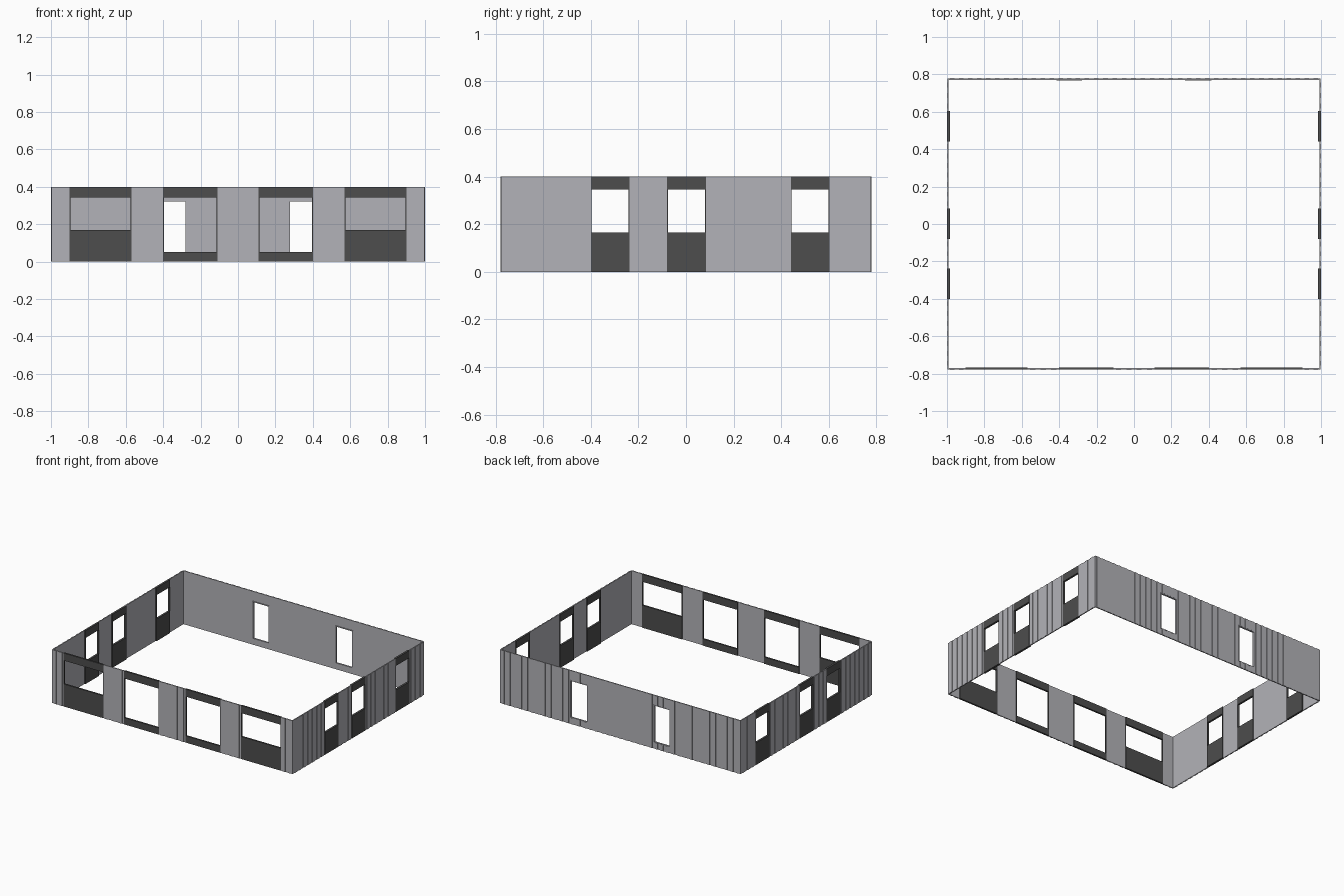
import bpy, bmesh

if "Cube" in bpy.data.objects:
    bpy.data.objects.remove(bpy.data.objects["Cube"])

HX, HY, H = 1.0, 0.78, 0.40      # half length, half depth, wall height
T, RIB, PITCH = 0.009, 0.003, 0.05


def material(name, rgb):
    m = bpy.data.materials.new(name)
    m.diffuse_color = (*rgb, 1)
    m.use_nodes = True
    m.node_tree.nodes["Principled BSDF"].inputs["Base Color"].default_value = m.diffuse_color
    return m


GREY = material("light grey siding", (0.45, 0.45, 0.48))
DARK = material("charcoal panel", (0.075, 0.075, 0.075))

# each side maps (u along the wall, d depth inward) to x, y
SIDES = {
    "front": lambda u, d: (u, -HY + d),
    "back": lambda u, d: (u, HY - d),
    "right": lambda u, d: (HX - d, u),
    "left": lambda u, d: (-HX + d, u),
}


def prism(bm, place, profile, z0, z1):
    """Extrude a (u, d) profile between two heights."""
    lo = [bm.verts.new((*place(u, d), z0)) for u, d in profile]
    hi = [bm.verts.new((*place(u, d), z1)) for u, d in profile]
    n = len(lo)
    faces = [bm.faces.new(lo), bm.faces.new(hi)]
    for i in range(n):
        j = (i + 1) % n
        faces.append(bm.faces.new((lo[i], lo[j], hi[j], hi[i])))
    bmesh.ops.recalc_face_normals(bm, faces=faces)


def slab(bm, place, u0, u1, d0, d1, z0, z1):
    prism(bm, place, [(u0, d0), (u1, d0), (u1, d1), (u0, d1)], z0, z1)


def ribbed(u0, u1):
    """Flat inside, vertical ribs outside."""
    n = max(1, round((u1 - u0) / PITCH))
    p = (u1 - u0) / n
    pts = [(u1, T), (u0, T)]
    for i in range(n):
        a = u0 + i * p
        pts += [(a, RIB), (a + p * 0.25, RIB), (a + p * 0.25, 0), (a + p * 0.75, 0), (a + p * 0.75, RIB)]
    return pts + [(u1, RIB)]


def finish(bm, name, mat):
    me = bpy.data.meshes.new(name)
    bm.to_mesh(me)
    bm.free()
    me.materials.append(mat)
    bpy.context.collection.objects.link(bpy.data.objects.new(name, me))


def wall(side, end, gaps, fill):
    """Ribbed wall; fill=True also runs siding above and below each gap."""
    place, bm, u = SIDES[side], bmesh.new(), -end
    for a, b, z0, z1 in gaps:
        prism(bm, place, ribbed(u, a), 0, H)
        if fill:
            prism(bm, place, ribbed(a, b), 0, z0)
            prism(bm, place, ribbed(a, b), z1, H)
        u = b
    prism(bm, place, ribbed(u, end), 0, H)
    finish(bm, side + "_wall", GREY)


def window(side, i, gap, depth):
    """Dark panels over and under a window, joined by thin jambs."""
    a, b, z0, z1 = gap
    place, bm = SIDES[side], bmesh.new()
    slab(bm, place, a, b, 0.001, depth, 0, z0)
    slab(bm, place, a, b, 0.001, depth, z1, H)
    for u in (a, b - 0.004):
        slab(bm, place, u, u + 0.004, 0.001, depth, z0, z1)
    finish(bm, f"{side}_window_panel_{i}", DARK)


# front wall: two low-silled and two tall openings
front = [(-0.90, -0.57, 0.168, 0.344), (-0.40, -0.11, 0.05, 0.344),
         (0.11, 0.40, 0.05, 0.344), (0.57, 0.90, 0.168, 0.344)]
wall("front", HX - RIB, front, False)
for i, g in enumerate(front):
    window("front", i + 1, g, 0.014)

# side walls: three windows each
side_gaps = [(-0.40, -0.238, 0.165, 0.345), (-0.08, 0.083, 0.165, 0.345),
             (0.44, 0.603, 0.165, 0.345)]
for s in ("left", "right"):
    wall(s, HY - T, side_gaps, False)
    for i, g in enumerate(side_gaps):
        window(s, i + 1, g, 0.016)

# back wall: two narrow openings with slim frames
back = [(-0.415, -0.277, 0.045, 0.327), (0.272, 0.415, 0.045, 0.327)]
wall("back", HX - RIB, back, True)
for i, (a, b, z0, z1) in enumerate(back):
    bm, f, place = bmesh.new(), 0.005, SIDES["back"]
    slab(bm, place, a, b, 0.001, 0.014, z0, z0 + f)
    slab(bm, place, a, b, 0.001, 0.014, z1 - f, z1)
    for u in (a, b - f):
        slab(bm, place, u, u + f, 0.001, 0.014, z0 + f, z1 - f)
    finish(bm, f"back_opening_frame_{i + 1}", GREY)
